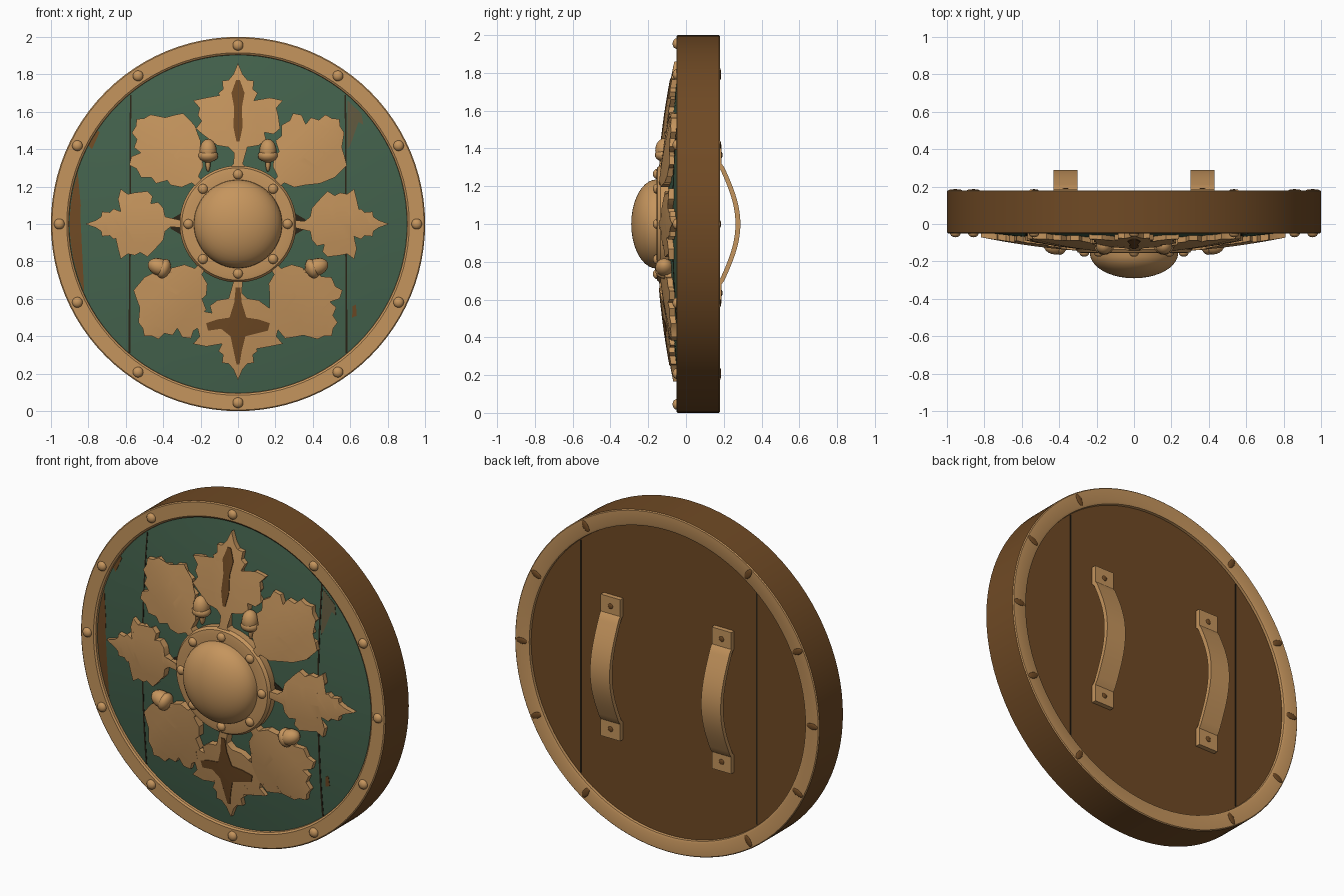
import bpy, bmesh, math
from mathutils import Vector, Matrix

if "Cube" in bpy.data.objects:
    bpy.data.objects.remove(bpy.data.objects["Cube"])


def material(name, rgb):
    m = bpy.data.materials.new(name)
    m.use_nodes = True
    m.diffuse_color = (*rgb, 1)
    m.node_tree.nodes["Principled BSDF"].inputs["Base Color"].default_value = (*rgb, 1)
    return m


TAN = material("tan_bronze", (0.56, 0.30, 0.11))
WOOD = material("brown_wood", (0.16, 0.068, 0.018))
GREEN = material("green_paint", (0.058, 0.125, 0.075))
DARK = material("dark_groove", (0.025, 0.018, 0.009))
WORN = material("worn_paint", (0.12, 0.10, 0.05))
CENTRE = Vector((0, 0, 1))


def finish(name, bm, mats):
    bmesh.ops.recalc_face_normals(bm, faces=bm.faces)
    mesh = bpy.data.meshes.new(name)
    bm.to_mesh(mesh)
    bm.free()
    for m in mats:
        mesh.materials.append(m)
    ob = bpy.data.objects.new(name, mesh)
    bpy.context.collection.objects.link(ob)
    bpy.ops.object.select_all(action="DESELECT")
    ob.select_set(True)
    bpy.context.view_layer.objects.active = ob
    bpy.ops.object.shade_smooth_by_angle(angle=math.radians(35))
    return ob


def polar(r, degrees, y):
    a = math.radians(degrees)
    return Vector((r * math.cos(a), y, 1 + r * math.sin(a)))


def lathe(name, profile, mats, rule=lambda i: 0, steps=96):
    """Turn (radius, y) points around the shield axis."""
    bm = bmesh.new()
    rings = [[bm.verts.new(polar(r, 360 * k / steps, y)) for k in range(steps)]
             for r, y in profile]
    for i in range(len(rings) - 1):
        for k in range(steps):
            n = (k + 1) % steps
            f = bm.faces.new((rings[i][k], rings[i][n], rings[i + 1][n], rings[i + 1][k]))
            f.material_index = rule(i)
    bmesh.ops.remove_doubles(bm, verts=bm.verts, dist=1e-5)
    return finish(name, bm, mats)


def knob(name, pos, size, mat, tilt=0):
    bm = bmesh.new()
    bmesh.ops.create_uvsphere(bm, u_segments=16, v_segments=10, radius=1)
    turn = Matrix.Rotation(math.radians(tilt), 4, "Y")
    bm.transform(Matrix.Translation(pos) @ turn @ Matrix.Diagonal((*size, 1)))
    return finish(name, bm, [mat])


# Curved surfaces: painted boards, and the raised ornament above them
def board_y(r):
    return -0.10 + 0.07 * (r / 0.9) ** 2


def leaf_y(r):
    return -0.142 + 0.09 * (r / 0.85) ** 2


def relief(name, outline, degrees, mat, surface, lift=0.0, depth=0.01, ridge=0.0):
    """Raise a flat outline, given as (outward, sideways), on a curved surface."""
    bm = bmesh.new()
    bm.faces.new([bm.verts.new((s, 0, w)) for s, w in outline])
    bmesh.ops.triangulate(bm, faces=bm.faces)
    for axis in ((1, 0, 0), (0, 0, 1)):
        for k in range(-9, 10):
            bmesh.ops.bisect_plane(bm, geom=bm.verts[:] + bm.edges[:] + bm.faces[:],
                                   plane_co=Vector(axis) * k * 0.1, plane_no=axis, dist=1e-5)
    base = bm.verts[:]
    made = bmesh.ops.extrude_face_region(bm, geom=bm.faces[:])["geom"]
    top = {v for v in made if isinstance(v, bmesh.types.BMVert)}
    for v in base + list(top):
        s, w = v.co.x, v.co.z
        y = surface(math.hypot(s, w)) - lift - ridge * max(0, 1 - abs(w) / 0.2)
        if v not in top:
            y += depth
        a = math.radians(degrees)
        v.co = (s * math.cos(a) - w * math.sin(a), y, 1 + s * math.sin(a) + w * math.cos(a))
    return finish(name, bm, [mat])


def mirrored(half):
    return half + [(s, -w) for s, w in reversed(half) if w > 0]


# Boards and rim
lathe("front_boards", [(0.0905 * i, board_y(0.0905 * i)) for i in range(11)], [GREEN])
lathe("back_boards", [(0, 0.16), (0.91, 0.16)], [WOOD])
lathe("rim", [(0.902, -0.02), (0.905, -0.043), (0.915, -0.05), (0.994, -0.05), (1, -0.045),
              (1, 0.175), (0.995, 0.18), (0.92, 0.18), (0.908, 0.175), (0.905, 0.155)],
      [TAN, WOOD], lambda i: int(i == 4))

# Grooves between boards
for side, label in ((1, "left"), (-1, "right")):
    relief(f"front_groove_{label}", [(side * 0.575, -0.69), (side * 0.585, -0.69),
           (side * 0.578, 0.69), (side * 0.57, 0.69)], 0, DARK, board_y, 0.002)
    relief(f"back_groove_{label}", [(side * 0.575, -0.69), (side * 0.583, -0.69),
           (side * 0.583, 0.69), (side * 0.575, 0.69)], 0, DARK, lambda r: 0.163, 0, -0.006)

# Rim rivets, front and back
for i, d in enumerate((0, 26, 56, 90, 124, 154, 180, 206, 236, 270, 304, 334)):
    knob(f"rim_rivet_{i}", polar(0.955, d, -0.05), (0.028, 0.021, 0.028), TAN)
    if d % 180 != 90:
        knob(f"back_rivet_{i}", polar(0.955, d, 0.18), (0.036, 0.006, 0.018), WOOD, -d)

# Central boss with flange and rivets
lathe("boss_flange", [(0.31, -0.08), (0.312, -0.135), (0.30, -0.152), (0.28, -0.156),
                      (0.23, -0.156)], [TAN])
arc = [math.radians(9 * i) for i in range(11)]
lathe("boss_dome", [(0.236 * math.sin(t), -0.155 - 0.135 * math.cos(t)) for t in arc], [TAN], steps=64)
for i in range(8):
    knob(f"boss_rivet_{i}", polar(0.265, 45 * i, -0.155), (0.026, 0.02, 0.026), TAN)

# Long leaves on the main axes
LONG = mirrored([(0.28, 0.07), (0.32, 0.025), (0.38, 0.02), (0.41, 0.05), (0.42, 0.11),
                 (0.45, 0.15), (0.49, 0.14), (0.48, 0.19), (0.51, 0.225), (0.55, 0.195),
                 (0.58, 0.215), (0.62, 0.205), (0.66, 0.24), (0.675, 0.17), (0.65, 0.135),
                 (0.61, 0.10), (0.66, 0.085), (0.70, 0.105), (0.72, 0.08), (0.765, 0.085),
                 (0.77, 0.05), (0.80, 0.025), (0.86, 0)])
for label, d, length, width in (("top", 90, 1, 1), ("bottom", 270, 0.97, 1),
                                ("left", 0, 0.94, 0.78), ("right", 180, 0.95, 0.78)):
    relief(f"{label}_leaf", [(s * length, w * width) for s, w in LONG], d, TAN, leaf_y,
           depth=0.05, ridge=0.012)

# Broad leaves on the diagonals
BROAD = mirrored([(0.28, 0.02), (0.33, 0.025), (0.35, 0.08), (0.40, 0.115), (0.43, 0.11),
                  (0.46, 0.165), (0.50, 0.16), (0.54, 0.20), (0.59, 0.185), (0.63, 0.20),
                  (0.655, 0.16), (0.635, 0.11), (0.68, 0.115), (0.70, 0.075), (0.745, 0.07),
                  (0.755, 0.03), (0.78, 0)])
for label, d in (("upper_left", 46), ("upper_right", 134), ("lower_right", 230), ("lower_left", 310)):
    relief(f"{label}_leaf", BROAD, d, TAN, leaf_y, depth=0.05, ridge=0.012)

# Worn streaks on the top and bottom leaves
relief("top_leaf_streak", mirrored([(0.44, 0.008), (0.52, 0.025), (0.62, 0.02), (0.70, 0.035),
       (0.77, 0.01)]), 90, WOOD, leaf_y, 0.004, 0.008, 0.012)
relief("bottom_leaf_streak", mirrored([(0.34, 0.012), (0.42, 0.02), (0.50, 0.045), (0.51, 0.11),
       (0.53, 0.17), (0.57, 0.16), (0.56, 0.09), (0.60, 0.04), (0.68, 0.02), (0.75, 0.008)]),
       270, WOOD, leaf_y, 0.004, 0.008, 0.012)
for label, d in (("left", 0), ("right", 180)):
    relief(f"{label}_stem_shadow", mirrored([(0.30, 0.06), (0.36, 0.025)]), d, DARK,
           board_y, 0.004)

# Worn patches on the paint
edge = [(0.9 * math.cos(math.radians(d)), 0.9 * math.sin(math.radians(d))) for d in range(162, 205, 6)]
relief("edge_wear", edge + [(-0.83, -0.30), (-0.85, -0.1), (-0.84, 0.1), (-0.85, 0.2)],
       0, WOOD, board_y, 0.002)
relief("upper_wear", [(0.585, 0.66), (0.66, 0.59), (0.67, 0.53), (0.62, 0.56), (0.60, 0.42),
       (0.585, 0.40)], 0, WORN, board_y, 0.002)
relief("lower_wear", [(0.61, -0.50), (0.635, -0.49), (0.63, -0.43), (0.612, -0.44)],
       0, WOOD, board_y, 0.002)
relief("side_wear", [(-0.78, 0.40), (-0.74, 0.49), (-0.75, 0.50), (-0.80, 0.42)],
       0, WOOD, board_y, 0.002)

# Acorns: nut, cap and stalk
for x, z, tilt, label in ((0.16, 0.39, 0, "upper"), (0.42, -0.23, 70, "lower")):
    for side, hand in ((1, "left"), (-1, "right")):
        pos = CENTRE + Vector((side * x, -0.115, z))
        axis = Vector((math.sin(math.radians(tilt)) * side, 0, math.cos(math.radians(tilt))))
        knob(f"{label}_{hand}_acorn_nut", pos, (0.046, 0.048, 0.064), TAN, tilt * side)
        knob(f"{label}_{hand}_acorn_cap", pos - axis * 0.025, (0.054, 0.05, 0.035), TAN, tilt * side)
        knob(f"{label}_{hand}_acorn_stalk", pos - axis * 0.07 + Vector((0, 0.01, 0)),
             (0.013, 0.02, 0.04), TAN, tilt * side)

# Arched grips on the back
for side, hand in ((1, "left"), (-1, "right")):
    bm = bmesh.new()
    rows = []
    for i in range(-21, 22):
        z = 0.02 * i
        pad = abs(z) > 0.31
        outer = 0.188 if pad else 0.198 + 0.09 * math.cos(math.pi / 2 * z / 0.31)
        inner = 0.155 if pad else outer - 0.026
        rows.append([bm.verts.new((side * 0.365 + dx, y, 1 + z)) for dx, y in
                     ((-0.064, inner), (0.064, inner), (0.064, outer), (-0.064, outer))])
    for a, b in zip(rows, rows[1:]):
        for k in range(4):
            n = (k + 1) % 4
            bm.faces.new((a[k], a[n], b[n], b[k]))
    bm.faces.new(rows[0])
    bm.faces.new(rows[-1])
    finish(f"{hand}_grip", bm, [TAN])
    for z in (-0.365, 0.365):
        knob(f"{hand}_grip_rivet", (side * 0.365, 0.188, 1 + z), (0.016, 0.005, 0.016), WOOD)
